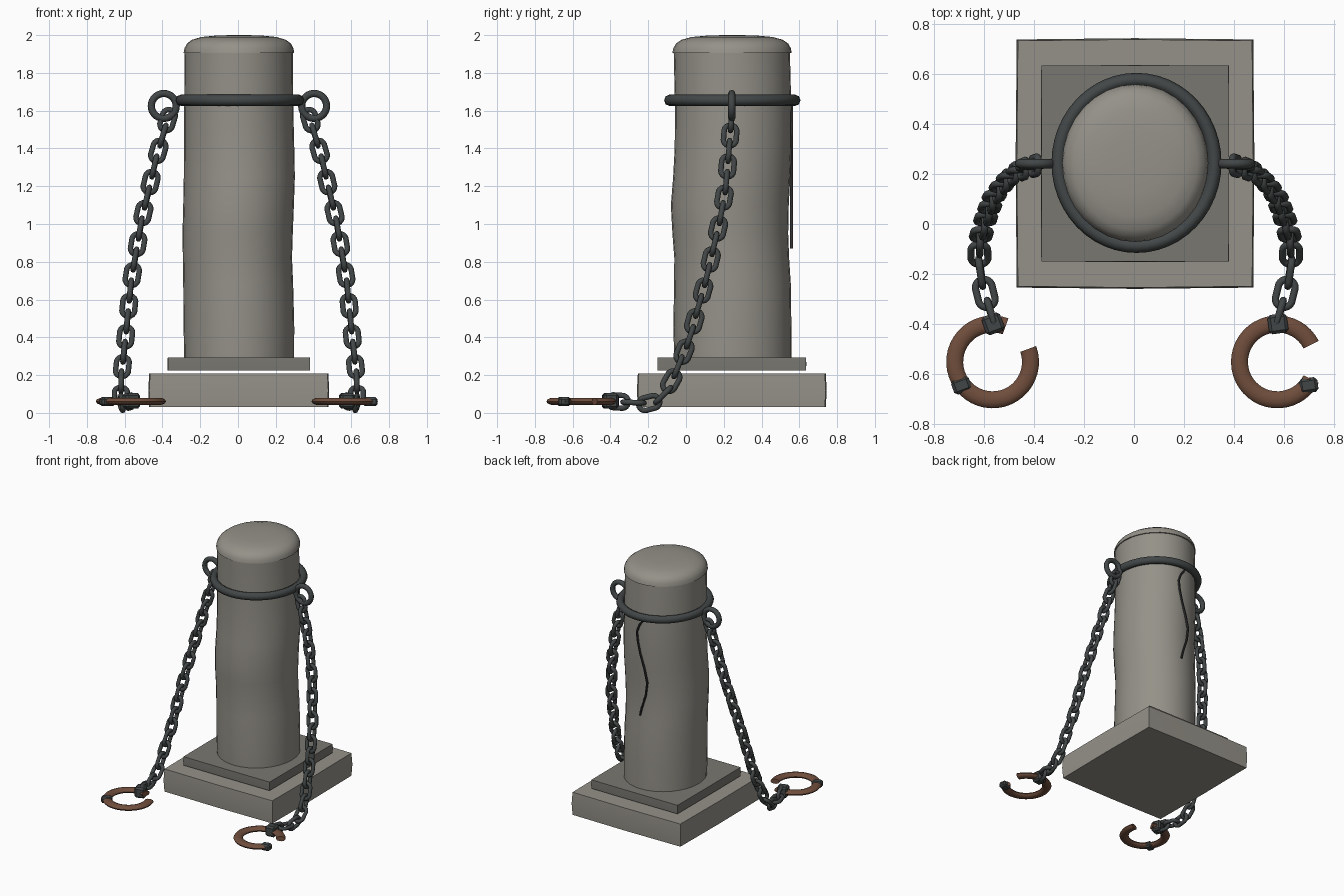
import bpy, bmesh, math
from mathutils import Vector, Matrix

if "Cube" in bpy.data.objects:
    bpy.data.objects.remove(bpy.data.objects["Cube"])

CX, CY = 0.005, 0.245   # pillar axis


def material(name, rgb):
    m = bpy.data.materials.new(name)
    m.diffuse_color = (*rgb, 1)
    m.use_nodes = True
    m.node_tree.nodes["Principled BSDF"].inputs["Base Color"].default_value = m.diffuse_color
    return m


stone = material("stone", (0.30, 0.285, 0.25))
dark_stone = material("dark_stone", (0.19, 0.185, 0.165))
iron = material("iron", (0.055, 0.062, 0.062))
rust = material("rust", (0.16, 0.075, 0.045))
black = material("crack_dark", (0.03, 0.03, 0.03))


def finish(name, bm, mat, angle=40):
    bmesh.ops.recalc_face_normals(bm, faces=bm.faces)
    me = bpy.data.meshes.new(name)
    bm.to_mesh(me)
    bm.free()
    me.materials.append(mat)
    me.polygons.foreach_set("use_smooth", [True] * len(me.polygons))
    me.set_sharp_from_angle(angle=math.radians(angle))
    return place(name, me)


def place(name, me, matrix=None):
    ob = bpy.data.objects.new(name, me)
    bpy.context.collection.objects.link(ob)
    if matrix:
        ob.matrix_world = matrix
    return ob


def skin(bm, rings, closed=False):
    """Join rings of points with quads; cap the ends or close the loop."""
    vs = [[bm.verts.new(p) for p in r] for r in rings]
    n = len(vs[0])
    pairs = list(zip(vs, vs[1:])) + ([(vs[-1], vs[0])] if closed else [])
    for a, b in pairs:
        for i in range(n):
            j = (i + 1) % n
            bm.faces.new((a[i], a[j], b[j], b[i]))
    if not closed:
        bm.faces.new(vs[0][::-1])
        bm.faces.new(vs[-1])


def arc_ring(name, mat, rx, ry, r, rz, start=0, end=360, steps=40, sides=8, stretch=0):
    """Flat ring or open C in the xy plane, optionally stretched into a link along x."""
    closed = end - start >= 360
    rings = []
    for k in range(steps if closed else steps + 1):
        a = math.radians(start + (end - start) * k / steps)
        if stretch:
            a += math.pi / steps
        c, s = math.cos(a), math.sin(a)
        shift = math.copysign(stretch, c)
        rings.append([((rx + r * math.cos(b)) * c + shift, (ry + r * math.cos(b)) * s, rz * math.sin(b))
                      for b in (2 * math.pi * q / sides for q in range(sides))])
    bm = bmesh.new()
    skin(bm, rings, closed)
    return finish(name, bm, mat, 60)


def slab(name, mat, x0, x1, y0, y1, z0, z1, bow):
    """Box whose sides swell slightly in the middle."""
    bm = bmesh.new()
    bmesh.ops.create_cube(bm, size=2)
    bmesh.ops.subdivide_edges(bm, edges=bm.edges, cuts=1, use_grid_fill=True)
    for v in bm.verts:
        x, y, z = v.co
        gx = 1 - bow * (abs(y) + abs(z)) / 2
        gy = 1 - bow * (abs(x) + abs(z)) / 2
        v.co = ((x0 + x1) / 2 + x * gx * (x1 - x0) / 2,
                (y0 + y1) / 2 + y * gy * (y1 - y0) / 2,
                (z0 + z1) / 2 + z * (z1 - z0) / 2)
    return finish(name, bm, mat, 25)


def lathe(name, mat, profile):
    """Rows are z, left x, right x, front y, back y of an oval section."""
    rings = []
    for z, xl, xr, yf, yb in profile:
        rings.append([((xl + xr) / 2 + (xr - xl) / 2 * math.cos(a),
                       (yf + yb) / 2 + (yb - yf) / 2 * math.sin(a), z)
                      for a in (2 * math.pi * k / 32 for k in range(32))])
    bm = bmesh.new()
    skin(bm, rings)
    return finish(name, bm, mat, 35)


# plinth
slab("base_slab", stone, -0.475, 0.483, -0.26, 0.745, 0.03, 0.208, 0.02)
slab("upper_slab", dark_stone, -0.373, 0.382, -0.152, 0.637, 0.224, 0.292, 0.006)

# weathered pillar shaft
lathe("pillar_shaft", stone, [
    (0.285, -0.285, 0.297, -0.062, 0.558), (0.45, -0.288, 0.298, -0.067, 0.558),
    (0.68, -0.29, 0.292, -0.063, 0.555), (0.82, -0.292, 0.286, -0.062, 0.546),
    (0.95, -0.294, 0.29, -0.072, 0.541), (1.10, -0.29, 0.296, -0.08, 0.544),
    (1.25, -0.287, 0.301, -0.068, 0.552), (1.40, -0.286, 0.298, -0.06, 0.558),
    (1.60, -0.285, 0.293, -0.058, 0.558), (1.91, -0.282, 0.29, -0.065, 0.55)])

# domed cap
rows = []
for z, s in ((1.905, 1), (1.93, 0.985), (1.955, 0.94), (1.975, 0.85), (1.99, 0.68), (1.998, 0.4), (2.0, 0.12)):
    rows.append((z, CX - 0.293 * s, CX + 0.293 * s, CY - 0.317 * s, CY + 0.315 * s))
lathe("pillar_cap", stone, rows)

# crack down the back
path = [(-0.035, 1.64), (0.01, 1.58), (0.032, 1.52), (0.022, 1.44), (0.0, 1.35),
        (-0.035, 1.24), (-0.058, 1.14), (-0.045, 1.04), (-0.01, 0.93), (0.005, 0.87)]
bm = bmesh.new()
skin(bm, [[(CX + x + 0.009 * math.cos(a), 0.558 + 0.009 * math.sin(a), z)
           for a in (math.pi / 3 * k for k in range(6))] for x, z in path])
finish("back_crack", bm, black, 60)

# iron collar and side eyes
collar = arc_ring("collar", iron, 0.313, 0.333, 0.028, 0.03, steps=48)
collar.location = (0.01, CY, 1.655)
for side, label in ((-1, "left"), (1, "right")):
    eye = arc_ring(label + "_eye", iron, 0.066, 0.066, 0.019, 0.019, steps=28)
    eye.matrix_world = Matrix.Translation((CX + side * 0.398, CY - 0.003, 1.625)) @ Matrix.Rotation(math.pi / 2, 4, 'X')

# chains: one shared link, spaced evenly along a path and turned a quarter each time
first = arc_ring("link_template", iron, 0.034, 0.034, 0.0145, 0.0145, steps=20, stretch=0.023)
link_mesh = first.data
bpy.data.objects.remove(first)
chain_path = [Vector(p) for p in (
    (0.378, 0.24, 1.55), (0.435, 0.225, 1.36), (0.475, 0.21, 1.19), (0.515, 0.18, 1.02),
    (0.57, 0.105, 0.70), (0.60, 0.02, 0.40), (0.622, -0.06, 0.20), (0.625, -0.12, 0.095),
    (0.62, -0.195, 0.052), (0.60, -0.285, 0.055), (0.578, -0.36, 0.06))]
spans = [(b - a).length for a, b in zip(chain_path, chain_path[1:])]


def along(d):
    d = max(0, min(d, sum(spans) - 1e-6))
    for a, b, s in zip(chain_path, chain_path[1:], spans):
        if d <= s:
            return a.lerp(b, d / s)
        d -= s
    return chain_path[-1]


LINKS = 22
for side, label in ((-1, "left"), (1, "right")):
    for k in range(LINKS):
        d = sum(spans) * k / (LINKS - 1)
        p, t = along(d), (along(d + 0.04) - along(d - 0.04)).normalized()
        p = Vector((CX + side * p.x, p.y, p.z))
        t.x *= side
        wide = (Vector((1, 0, 0)) - t * t.x).normalized()
        if k % 2:
            wide = t.cross(wide)
        rot = Matrix((t, wide, t.cross(wide))).transposed().to_4x4()
        place(f"{label}_chain_link_{k + 1}", link_mesh, Matrix.Translation(p) @ rot)


# broken shackles with iron lugs
def lug(name, loc, size, turn):
    bm = bmesh.new()
    bmesh.ops.create_cube(bm, size=1)
    bmesh.ops.scale(bm, vec=size, verts=bm.verts)
    bmesh.ops.bevel(bm, geom=bm.edges[:], offset=0.012, segments=1, affect='EDGES')
    ob = finish(name, bm, iron, 20)
    ob.location = loc
    ob.rotation_euler.z = math.radians(turn)


for label, x, gap0, gap1, lx, turn in (("left", -0.567, 20, 70, -0.692, 20), ("right", 0.575, -27, 27, 0.700, 8)):
    ring = arc_ring(label + "_shackle", rust, 0.152, 0.152, 0.034, 0.019, gap1, 360 + gap0, 36, 10)
    ring.location = (x, -0.553, 0.061)
    lug(label + "_chain_lug", (x + 0.002, -0.40, 0.063), (0.078, 0.078, 0.082), turn)
    lug(label + "_hinge_lug", (lx, -0.647, 0.06), (0.075, 0.06, 0.048), turn)
